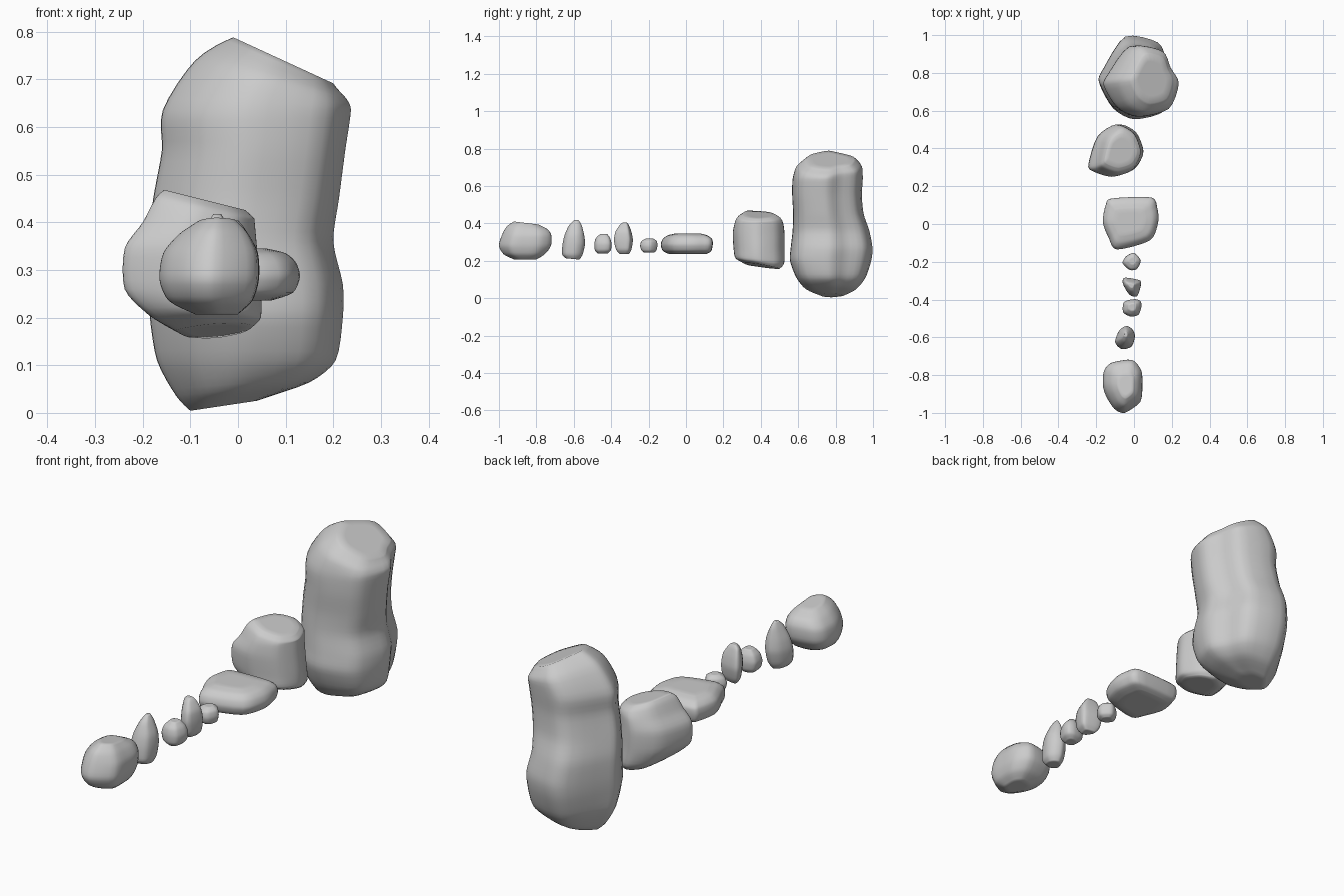
import bpy, bmesh

def spline(p, closed, n):
    """Smoothly resample a list of tuples, n steps per span."""
    m, out = len(p), []
    for i in range(m if closed else m - 1):
        if closed:
            a, b, c, d = (p[(i + k) % m] for k in (-1, 0, 1, 2))
        else:
            a, b, c, d = (p[min(max(i + k, 0), m - 1)] for k in (-1, 0, 1, 2))
        for s in range(n):
            t = s / n
            out.append(tuple(
                q1 + 0.4 * t * (q2 - q0 + t * (2 * q0 - 5 * q1 + 4 * q2 - q3 + t * (3 * (q1 - q2) + q3 - q0)))
                + 0.2 * (t * t * (3 - 2 * t)) * (q2 - q1)
                for q0, q1, q2, q3 in zip(a, b, c, d)))
    if not closed:
        out.append(tuple(p[-1]))
    return out

def rock(name, outline, rings):
    """Loft a plan outline through rings (z, x0, x1, y0, y1, slope_x, slope_y)."""
    rings = spline([tuple(r) + (0,) * (7 - len(r)) for r in rings], False, 4)
    plan = spline(outline, True, 4)
    lo = [min(p[k] for p in plan) for k in (0, 1)]
    hi = [max(p[k] for p in plan) for k in (0, 1)]
    plan = [[2 * (p[k] - lo[k]) / (hi[k] - lo[k]) - 1 for k in (0, 1)] for p in plan]
    bm = bmesh.new()

    def ring(r, f=1.0):
        z, x0, x1, y0, y1, sx, sy = r
        out = []
        for u, v in plan:
            dx, dy = u * f * (x1 - x0) / 2, v * f * (y1 - y0) / 2
            out.append(bm.verts.new(((x0 + x1) / 2 + dx, (y0 + y1) / 2 + dy, z + sx * dx + sy * dy)))
        return out

    loops = [ring(rings[0], 0.7)] + [ring(r) for r in rings] + [ring(rings[-1], 0.7)]
    n = len(plan)
    for a, b in zip(loops, loops[1:]):
        for i in range(n):
            j = (i + 1) % n
            bm.faces.new((a[i], a[j], b[j], b[i]))
    bm.faces.new(loops[0][::-1])
    bm.faces.new(loops[-1])
    bmesh.ops.recalc_face_normals(bm, faces=bm.faces)
    for f in bm.faces:
        f.smooth = True
    me = bpy.data.meshes.new(name)
    bm.to_mesh(me)
    bm.free()
    ob = bpy.data.objects.new(name, me)
    bpy.context.collection.objects.link(ob)

# tall standing boulder with a slanted top
rock("tall_boulder",
     [(41, -2), (30, -32), (-3, -41), (-26, -30), (-41, -4), (-36, 10), (-13, 42), (22, 36), (32, 16)],
     [(0.015, -0.10, 0.04, 0.72, 0.84, 0.15), (0.05, -0.13, 0.15, 0.64, 0.91, 0.1),
      (0.11, -0.17, 0.205, 0.59, 0.96), (0.20, -0.185, 0.22, 0.556, 0.99),
      (0.27, -0.187, 0.22, 0.56, 0.997), (0.36, -0.187, 0.20, 0.57, 0.98),
      (0.45, -0.178, 0.212, 0.573, 0.95), (0.55, -0.16, 0.225, 0.568, 0.94),
      (0.635, -0.158, 0.237, 0.57, 0.945), (0.70, -0.09, 0.227, 0.59, 0.94, -0.25),
      (0.74, -0.01, 0.20, 0.64, 0.90, -0.46)])

# medium boulder with a flat sloping cap
rock("medium_boulder",
     [(27, 2), (26, -8), (17, -20), (-4, -26), (-24, -20), (-27, -13), (-18, 14), (1, 26), (19, 18)],
     [(0.172, -0.13, 0.03, 0.31, 0.50, 0.1, -0.16), (0.20, -0.19, 0.048, 0.265, 0.525, 0, -0.1),
      (0.26, -0.238, 0.048, 0.255, 0.527), (0.345, -0.238, 0.04, 0.25, 0.527),
      (0.40, -0.20, 0.035, 0.26, 0.52), (0.43, -0.173, 0.033, 0.275, 0.505, -0.2),
      (0.447, -0.155, 0.015, 0.30, 0.48, -0.25)])

# flat slab
rock("flat_slab",
     [(28, 2), (20, -16), (-13, -25), (-21, -14), (-27, 2), (-24, 19), (-18, 25), (21, 26), (27, 16)],
     [(0.236, -0.12, 0.07, -0.09, 0.11), (0.252, -0.155, 0.115, -0.123, 0.135),
      (0.285, -0.165, 0.13, -0.135, 0.143), (0.315, -0.16, 0.122, -0.125, 0.14),
      (0.335, -0.14, 0.10, -0.10, 0.115), (0.345, -0.11, 0.06, -0.06, 0.08)])

# row of small stones
pebble = [(10, 1), (7, -7), (-1, -9), (-9, -5), (-9, 4), (-4, 7), (4, 8), (9, 6)]
rock("pebble_inner", [(9, 1), (5, -8), (-2, -9), (-9, -2), (-6, 5), (2, 9)],
     [(0.243, -0.035, 0.015, -0.222, -0.172), (0.255, -0.053, 0.03, -0.238, -0.158),
      (0.28, -0.06, 0.036, -0.245, -0.153), (0.305, -0.05, 0.03, -0.238, -0.156),
      (0.318, -0.03, 0.012, -0.215, -0.175)])
rock("egg_stone", [(9, 4), (5, -9), (-3, -8), (-10, 2), (-9, 8), (2, 7)],
     [(0.236, -0.035, 0.015, -0.355, -0.305), (0.26, -0.052, 0.034, -0.374, -0.292),
      (0.31, -0.06, 0.038, -0.385, -0.284), (0.355, -0.055, 0.032, -0.377, -0.292),
      (0.39, -0.045, 0.012, -0.355, -0.305), (0.404, -0.03, 0.0, -0.338, -0.316)])
rock("pebble_outer", pebble,
     [(0.238, -0.035, 0.015, -0.47, -0.42), (0.256, -0.054, 0.035, -0.487, -0.402),
      (0.29, -0.06, 0.04, -0.49, -0.398), (0.32, -0.05, 0.03, -0.482, -0.405),
      (0.342, -0.03, 0.01, -0.46, -0.42)])

# upright pointed stone
rock("pointed_stone", [(10, 2), (7, -9), (-3, -12), (-10, -5), (-6, 7), (1, 12), (7, 9)],
     [(0.21, -0.08, -0.015, -0.645, -0.57, 0, -0.1), (0.235, -0.096, 0.0, -0.662, -0.552),
      (0.29, -0.10, 0.005, -0.66, -0.54), (0.34, -0.09, 0.0, -0.648, -0.545),
      (0.39, -0.068, -0.02, -0.625, -0.558), (0.417, -0.052, -0.035, -0.597, -0.574)])

# rounded boulder at the front end
rock("end_boulder",
     [(19, 0), (17, -16), (2, -27), (-8, -23), (-16, -10), (-19, 1), (-18, 15), (-11, 23), (9, 26), (18, 15)],
     [(0.207, -0.09, 0.0, -0.92, -0.80), (0.235, -0.145, 0.03, -0.975, -0.755),
      (0.28, -0.165, 0.044, -1.0, -0.722), (0.335, -0.157, 0.042, -0.985, -0.72),
      (0.375, -0.125, 0.022, -0.96, -0.74, 0, -0.06), (0.402, -0.085, -0.005, -0.92, -0.79, 0, -0.12)])
